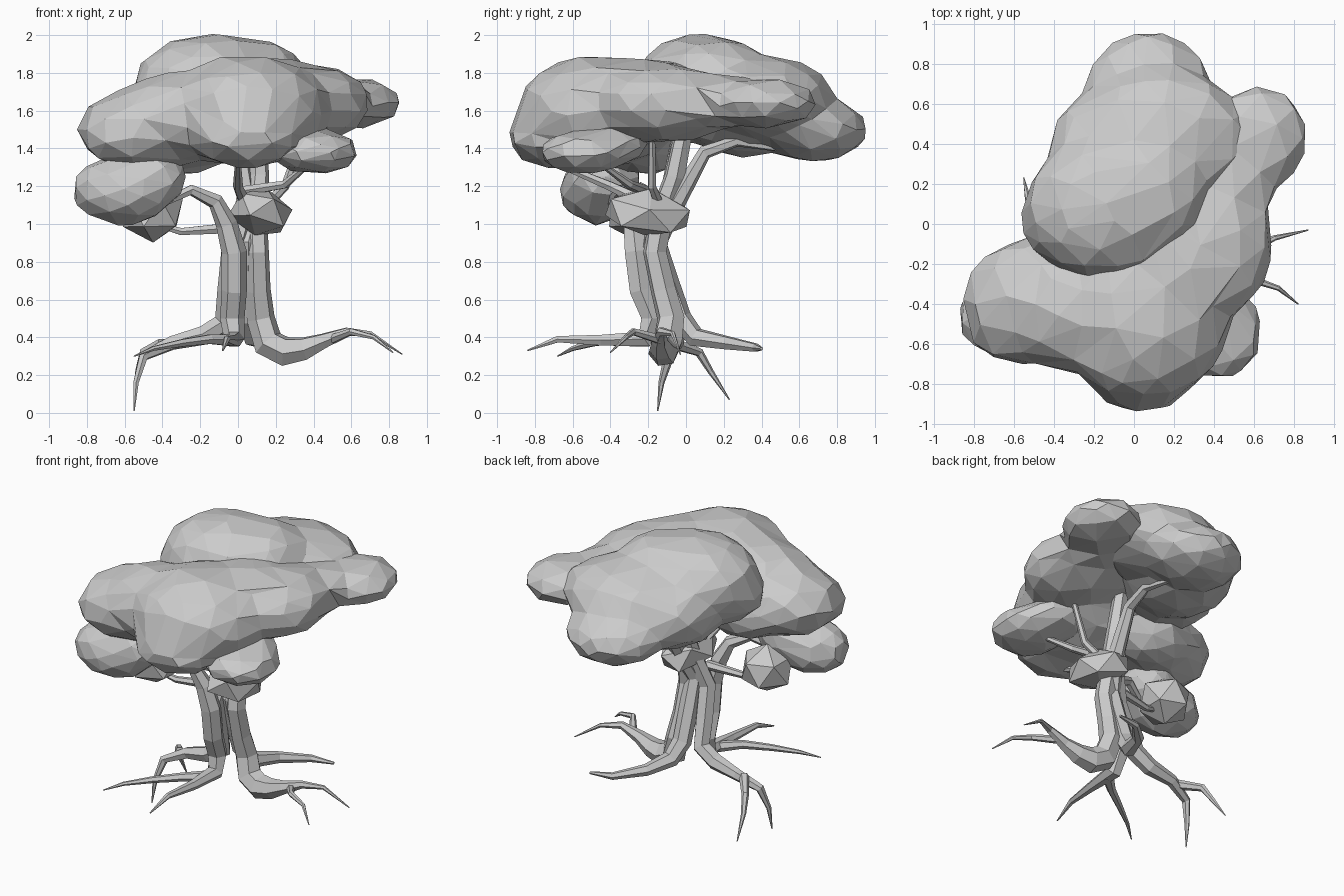
import bpy, random

random.seed(4)


def tube(name, pts):
    """Six-sided tapering limb through (x, y, z, radius) points."""
    cu = bpy.data.curves.new(name, 'CURVE')
    cu.dimensions = '3D'
    cu.bevel_depth = 1.08
    cu.bevel_resolution = 1
    cu.use_fill_caps = True
    sp = cu.splines.new('POLY')
    sp.points.add(len(pts) - 1)
    for p, (x, y, z, r) in zip(sp.points, pts):
        p.co = (x, y, z, 1)
        p.radius = r
    sp.use_smooth = False
    ob = bpy.data.objects.new(name, cu)
    bpy.context.collection.objects.link(ob)
    bpy.ops.object.select_all(action='DESELECT')
    ob.select_set(True)
    bpy.context.view_layer.objects.active = ob
    bpy.ops.object.convert(target='MESH')


def blob(name, c, r, sub=2, tilt=(0, 0, 0), jitter=0.05):
    """Rough faceted ellipsoid."""
    bpy.ops.mesh.primitive_ico_sphere_add(subdivisions=sub, radius=1, location=c, rotation=tilt)
    ob = bpy.context.object
    ob.name = name
    ob.scale = r
    for v in ob.data.vertices:
        v.co *= 1 + random.uniform(-jitter, jitter)
    return ob


def canopy(name, lobes, ratio):
    """Lobes fused into one skin, then reduced to large flat facets."""
    obs = [blob(name, c, [k * 1.04 for k in r], 3, jitter=0.02) for c, r in lobes]
    bpy.ops.object.select_all(action='DESELECT')
    for o in obs:
        o.select_set(True)
    bpy.context.view_layer.objects.active = obs[0]
    if len(obs) > 1:
        bpy.ops.object.join()
    ob = bpy.context.object
    bpy.ops.object.transform_apply(location=True, rotation=True, scale=True)
    m = ob.modifiers.new('fuse', 'REMESH')
    m.mode = 'VOXEL'
    m.voxel_size = 0.05
    m = ob.modifiers.new('soften', 'SMOOTH')
    m.iterations = 6
    m = ob.modifiers.new('facet', 'DECIMATE')
    m.ratio = ratio
    ob.name = name


# Trunk strands, each running from root tip to crown
tube('front_strand', [(-.08, -.84, .33, .004), (-.06, -.68, .39, .018), (-.03, -.45, .385, .03),
     (-.02, -.22, .39, .05), (-.03, -.18, .5, .06), (-.02, -.24, .65, .062), (-.02, -.265, .85, .062),
     (-.06, -.28, 1.0, .053), (-.12, -.31, 1.12, .04), (-.25, -.35, 1.18, .028),
     (-.4, -.41, 1.11, .02), (-.55, -.45, 1.04, .01)])
tube('right_strand', [(.87, -.03, .31, .003), (.7, -.07, .42, .013), (.58, -.13, .43, .023),
     (.45, -.14, .38, .04), (.35, -.13, .34, .06), (.25, -.12, .325, .076), (.16, -.1, .37, .078),
     (.12, -.08, .5, .07), (.105, -.12, .65, .064), (.1, -.165, .85, .06), (.09, -.13, 1.05, .06),
     (.11, -.06, 1.25, .052), (.1, .03, 1.7, .04)])
tube('left_strand', [(-.55, -.15, .01, .003), (-.54, -.13, .16, .015), (-.5, -.09, .3, .026),
     (-.35, -.05, .37, .036), (-.18, -.06, .41, .05), (-.07, -.07, .48, .055), (-.05, -.13, .65, .055),
     (-.03, -.19, .85, .055), (.03, -.14, 1.05, .048), (.04, -.09, 1.2, .038), (-.02, -.02, 1.6, .03)])
tube('back_strand', [(.45, .4, .34, .008), (.3, .37, .345, .022), (.15, .22, .37, .035),
     (.08, .05, .4, .05), (.05, -.03, .5, .056), (.05, -.1, .7, .056), (.05, -.16, .9, .055),
     (.1, -.06, 1.1, .048), (.12, .1, 1.38, .035), (.13, .27, 1.44, .028), (.12, .48, 1.4, .015)])

# Root forks
tube('front_root_fork', [(-.02, -.28, .385, .035), (-.15, -.4, .39, .026), (-.3, -.5, .37, .02),
     (-.45, -.6, .34, .012), (-.55, -.68, .3, .003)])
tube('right_root_fork', [(.5, -.14, .39, .025), (.6, -.28, .43, .018), (.72, -.32, .4, .012), (.82, -.4, .32, .003)])
tube('left_root_fork', [(-.4, -.06, .365, .03), (-.5, .07, .32, .022), (-.53, .13, .22, .015), (-.55, .23, .07, .003)])

# Side branches reaching the foliage
tube('low_left_branch', [(-.02, -.2, .98, .03), (-.3, -.24, .96, .02), (-.45, -.26, 1.0, .012)])
tube('front_branch', [(.05, -.15, 1.08, .035), (0, -.4, 1.2, .025), (0, -.78, 1.36, .012)])
tube('right_branch', [(0, -.2, 1.17, .028), (.25, -.3, 1.21, .022), (.4, -.48, 1.34, .012)])
tube('upper_right_branch', [(.1, -.12, 1.05, .03), (.25, -.18, 1.2, .022), (.37, -.18, 1.55, .014)])

# Main foliage masses
canopy('front_canopy', [((.05, -.46, 1.6), (.42, .42, .29)), ((-.47, -.38, 1.5), (.37, .31, .22)),
       ((.04, -.7, 1.46), (.28, .24, .16)), ((.4, -.1, 1.64), (.29, .36, .2)),
       ((-.28, -.42, 1.56), (.38, .31, .24)), ((-.3, -.2, 1.45), (.28, .2, .19)),
       ((.2, -.2, 1.68), (.35, .35, .19)), ((-.55, -.5, 1.48), (.28, .2, .18)),
       ((.45, .2, 1.65), (.25, .3, .14)), ((.62, .43, 1.64), (.24, .26, .13)),
       ((.1, -.05, 1.68), (.35, .35, .17))], .075)
canopy('back_canopy', [((-.14, .08, 1.75), (.4, .34, .25)), ((.14, .42, 1.67), (.42, .35, .21)),
       ((.07, .68, 1.5), (.31, .27, .17)), ((-.1, .32, 1.6), (.33, .36, .24)),
       ((-.2, .02, 1.66), (.36, .28, .22)), ((.36, .43, 1.67), (.24, .24, .13)),
       ((.05, .15, 1.78), (.3, .3, .2))], .08)

# Small low foliage clumps
canopy('left_clump', [((-.61, -.47, 1.18), (.27, .2, .18)), ((-.47, -.44, 1.24), (.2, .2, .16))], .12)
blob('left_low_clump', (-.45, -.24, 1.06), (.17, .19, .16), 1)
canopy('right_clump', [((.41, -.54, 1.38), (.24, .24, .115)), ((.33, -.42, 1.42), (.22, .22, .11))], .12)
blob('trunk_clump', (.12, -.2, 1.06), (.18, .25, .13), 1, (-.15, .25, 0))
